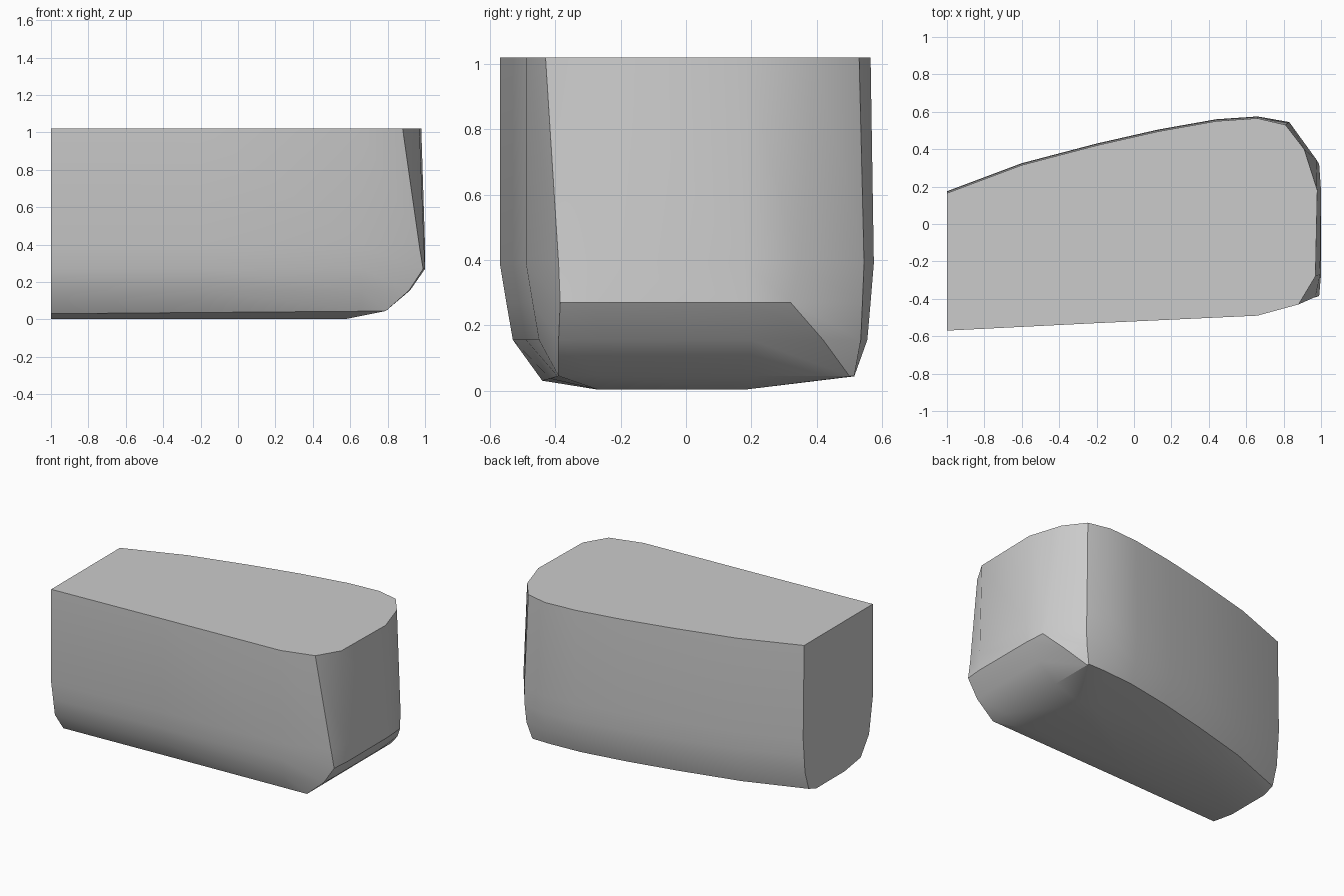
import bpy
import bmesh
import math

default_cube = bpy.data.objects.get("Cube")
if default_cube:
    bpy.data.objects.remove(default_cube, do_unlink=True)

# Heights of the rings, with the inward tuck of each long side
LEVELS = [1.02, 0.39, 0.27, 0.155, 0.04]
FRONT_TUCK = [0, 0, 0.02, 0.04, 0.11]
BACK_TUCK = [0.01, 0, 0.01, 0.02, 0.06]
FLOOR = 0.003

# Plan outline of the long sides
FRONT = [(-1, -0.57), (-0.2, -0.53), (0.66, -0.49)]
BACK = [(0.66, 0.575), (0.44, 0.56), (0.13, 0.505), (-0.2, 0.43),
        (-0.6, 0.325), (-1, 0.175)]

# Columns around the rounded end, one point for each ring
END = [
    [(0.88, -0.43), (0.97, -0.39), (0.99, -0.385), (0.915, -0.39), (0.79, -0.39)],
    [(0.97, -0.28), (0.995, -0.27), (1, -0.27), (0.92, -0.27), (0.79, -0.27)],
    [(0.98, 0.18), (1, 0.18), (1, 0.18), (0.92, 0.2), (0.79, 0.2)],
    [(0.91, 0.4), (0.975, 0.345), (0.99, 0.32), (0.9, 0.42), (0.79, 0.5)],
    [(0.81, 0.53), (0.83, 0.545), (0.83, 0.54), (0.82, 0.535), (0.79, 0.515)],
]


def make_material(name, colour):
    material = bpy.data.materials.new(name)
    material.use_nodes = True
    material.diffuse_color = colour
    shader = next(n for n in material.node_tree.nodes if n.type == 'BSDF_PRINCIPLED')
    shader.inputs["Base Color"].default_value = colour
    return material


def ring_outline(level):
    """Plan outline of one ring, counter-clockwise from the flat end."""
    lowest = level == len(LEVELS) - 1
    outline = []
    for x, y in FRONT:
        tuck = FRONT_TUCK[level] - (0.02 * x if lowest else 0)
        outline.append((x, y + tuck))
    outline += [column[level] for column in END]
    outline += [(x, y - BACK_TUCK[level]) for x, y in BACK]
    return outline


def bridge(bm, upper, lower):
    count = len(upper)
    for i in range(count):
        j = (i + 1) % count
        bm.faces.new((upper[i], lower[i], lower[j], upper[j]))


def build_body():
    bm = bmesh.new()
    rings = []
    for level, z in enumerate(LEVELS):
        slope = 0.008 if z == LEVELS[-1] else 0
        rings.append([bm.verts.new((x, y, z + slope * (x - 0.2)))
                      for x, y in ring_outline(level)])

    # Shallow raised rim leading in to the flat underside
    underside = []
    for vert in rings[-1]:
        x, y, _ = vert.co
        y = max(y, -0.27) if y < 0 else min(y - 0.08, 0.18)
        underside.append(bm.verts.new((min(x, 0.58), y, FLOOR)))
    rings.append(underside)

    for upper, lower in zip(rings, rings[1:]):
        bridge(bm, upper, lower)
    bm.faces.new(rings[0])
    bm.faces.new(reversed(underside))

    bmesh.ops.remove_doubles(bm, verts=bm.verts, dist=0.0005)
    bmesh.ops.recalc_face_normals(bm, faces=bm.faces)
    mesh = bpy.data.meshes.new("rounded_block")
    bm.to_mesh(mesh)
    bm.free()
    body = bpy.data.objects.new("rounded_block", mesh)
    bpy.context.collection.objects.link(body)
    return body


block = build_body()
block.data.materials.append(make_material("plain_grey", (0.6, 0.6, 0.6, 1)))

# Soft sides with crisp corners
bpy.ops.object.select_all(action='DESELECT')
block.select_set(True)
bpy.context.view_layer.objects.active = block
bpy.ops.object.shade_smooth_by_angle(angle=math.radians(30))
